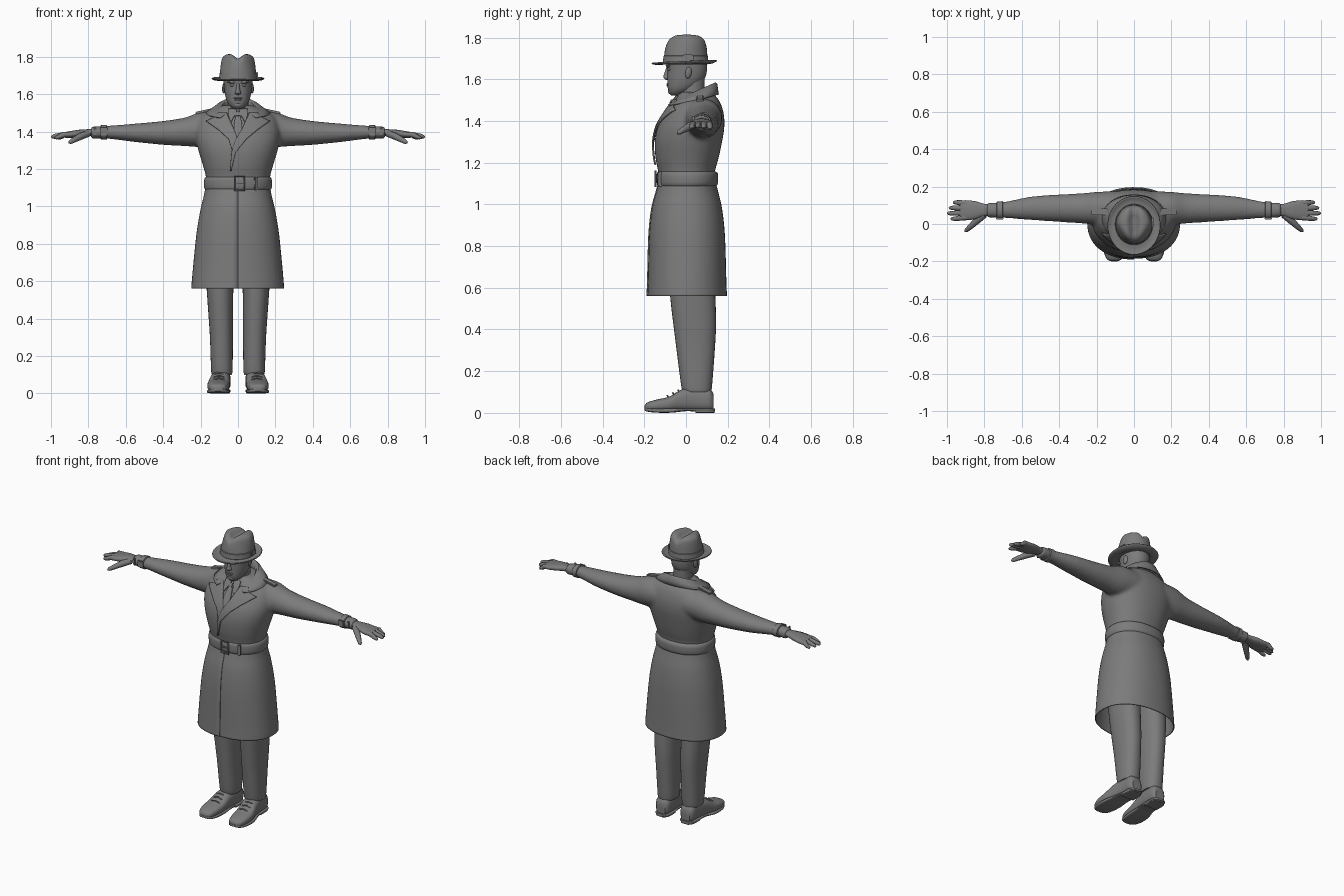
import bpy, bmesh, math
from mathutils import Matrix, Euler

cloth = bpy.data.materials.new("dark_grey")
cloth.diffuse_color = (0.2, 0.2, 0.2, 1)


def finish(name, bm, mirror=False, solid=0):
    bmesh.ops.recalc_face_normals(bm, faces=bm.faces)
    me = bpy.data.meshes.new(name)
    bm.to_mesh(me)
    bm.free()
    me.materials.append(cloth)
    ob = bpy.data.objects.new(name, me)
    bpy.context.collection.objects.link(ob)
    if solid:
        m = ob.modifiers.new("thickness", 'SOLIDIFY')
        m.thickness, m.offset = solid, 0
    if mirror:
        ob.modifiers.new("mirror", 'MIRROR')
    return ob


def dense(rows, k):
    """Smooth (Catmull-Rom) in-between rows."""
    out = []
    for i in range(len(rows) - 1):
        ps = [rows[min(max(i + d, 0), len(rows) - 1)] for d in (-1, 0, 1, 2)]
        for t in (j / k for j in range(k)):
            out.append(tuple(0.5 * (2*b + (c - a)*t + (2*a - 5*b + 4*c - d)*t*t + (3*b - a - 3*c + d)*t**3)
                             for a, b, c, d in zip(*ps)))
    return out + [tuple(rows[-1])]


def grid(bm, pts, wrap):
    vs = [[bm.verts.new(p) for p in row] for row in pts]
    n = len(vs[0])
    for r0, r1 in zip(vs, vs[1:]):
        for i in range(n if wrap else n - 1):
            bm.faces.new((r0[i], r0[(i + 1) % n], r1[(i + 1) % n], r1[i]))
    return vs


def loft(name, axis, rows, k=4, seg=32, n=2, mirror=False, arc=None, solid=0, edit=None):
    """Rings along an axis; each row = position, low/high of first and second cross axes."""
    pts = []
    for t, a0, a1, b0, b1 in dense(rows, k):
        ring = []
        for i in range(seg):
            f = i / (seg - 1)
            ang = arc[0] + (arc[1] - arc[0]) * f if arc else 2 * math.pi * i / seg
            s = 0.975 + 0.025 * f if arc else 1
            c, d = (math.copysign(abs(v) ** (2 / n), v) * s for v in (math.cos(ang), math.sin(ang)))
            a, b = (a0 + a1 + (a1 - a0) * c) / 2, (b0 + b1 + (b1 - b0) * d) / 2
            p = {'z': (a, b, t), 'x': (t, a, b), 'y': (a, t, b)}[axis]
            ring.append(edit(*p) if edit else p)
        pts.append(ring)
    bm = bmesh.new()
    vs = grid(bm, pts, not arc)
    if not arc:
        bm.faces.new(vs[0])
        bm.faces.new(vs[-1])
    return finish(name, bm, mirror, solid)


def zrows(*rows):
    return [(z, -w, w, y0, y1) for z, w, y0, y1 in rows]


def solid(name, loc, size, rot=(0, 0, 0), mirror=False, round=False):
    bm = bmesh.new()
    if round:
        bmesh.ops.create_uvsphere(bm, u_segments=16, v_segments=10, radius=1)
    else:
        bmesh.ops.create_cube(bm, size=1)
    bmesh.ops.scale(bm, vec=size, verts=bm.verts)
    if not round:
        bmesh.ops.bevel(bm, geom=bm.edges[:], offset=min(size) * 0.25, segments=2, affect='EDGES')
    bm.transform(Matrix.Translation(loc) @ Euler(rot).to_matrix().to_4x4())
    return finish(name, bm, mirror)


def tube(name, pts, cyclic=False, mirror=False):
    """Round tube through (x, y, z, radius) points."""
    cu = bpy.data.curves.new(name, 'CURVE')
    cu.dimensions, cu.bevel_depth, cu.bevel_resolution, cu.use_fill_caps = '3D', 1, 3, True
    s = cu.splines.new('POLY')
    s.points.add(len(pts) - 1)
    for p, (x, y, z, r) in zip(s.points, pts):
        p.co, p.radius = (x, y, z, 1), r
    s.use_cyclic_u = cyclic
    tmp = bpy.data.objects.new(name + "_path", cu)
    bpy.context.collection.objects.link(tmp)
    bm = bmesh.new()
    bm.from_mesh(tmp.to_mesh())
    bpy.data.objects.remove(tmp)
    return finish(name, bm, mirror)


# coat body and sleeves, fused into one smooth skin
torso = zrows((1.11, .168, -.128, .136), (1.16, .172, -.134, .139), (1.22, .188, -.146, .156), (1.30, .212, -.15, .173),
              (1.37, .226, -.136, .184), (1.43, .222, -.104, .182), (1.48, .197, -.07, .168), (1.515, .137, -.046, .147),
              (1.54, .087, -.026, .122))
arm = [(.10, -.01, .175, 1.33, 1.505), (.20, -.005, .172, 1.318, 1.505), (.28, .003, .164, 1.322, 1.476),
       (.40, .011, .158, 1.329, 1.457), (.55, .021, .147, 1.344, 1.443), (.70, .032, .118, 1.362, 1.431),
       (.787, .034, .116, 1.36, 1.428)]
coat = [loft("coat_body", 'z', torso, n=2.2, seg=48), loft("left_sleeve", 'x', arm),
        loft("right_sleeve", 'x', arm, edit=lambda x, y, z: (-x, y, z))]
for ob in coat:
    ob.select_set(True)
bpy.context.view_layer.objects.active = coat[0]
bpy.ops.object.join()
m = coat[0].modifiers.new("fuse", 'REMESH')
m.mode, m.voxel_size, m.use_smooth_shade = 'VOXEL', .009, True
m = coat[0].modifiers.new("soften", 'SMOOTH')
m.factor, m.iterations = .5, 12

# skirt with front overlap, belt and buckle
loft("coat_skirt", 'z', zrows((.56, .248, -.187, .196), (.63, .243, -.184, .193), (.85, .221, -.178, .186),
     (.98, .199, -.164, .172), (1.06, .18, -.143, .153), (1.11, .172, -.13, .14)),
     seg=64, n=2.2, arc=(math.radians(-104), math.radians(270)), solid=.006)
loft("belt", 'z', zrows((1.084, .168, -.128, .138), (1.094, .179, -.139, .151), (1.12, .182, -.141, .154),
     (1.15, .179, -.14, .152), (1.159, .168, -.13, .138)), k=2, seg=48, n=2.2)
tube("belt_buckle", [(x, -.146, z, .005) for x, z in ((-.018, 1.086), (.033, 1.086), (.033, 1.16), (-.018, 1.16))],
     cyclic=True)
solid("buckle_prong", (.005, -.145, 1.122), (.055, .008, .008))
solid("belt_loop", (.095, -.122, 1.122), (.018, .03, .072), (0, 0, .3))

# wrist straps
loft("wrist_strap", 'x', [(.70, .032, .118, 1.362, 1.431), (.703, .027, .122, 1.357, 1.436),
     (.732, .029, .12, 1.357, 1.434), (.735, .034, .116, 1.362, 1.43)], k=1, mirror=True)
solid("wrist_buckle", (.718, .03, 1.40), (.04, .012, .042), mirror=True)
solid("cuff_loop", (.765, .037, 1.40), (.012, .01, .045), mirror=True)

# panels that follow the front of the coat
fine = dense(torso, 4)


def front_y(x, z):
    for r0, r1 in zip(fine, fine[1:]):
        if r0[0] <= z <= r1[0]:
            f = (z - r0[0]) / (r1[0] - r0[0])
            _, _, w, y0, y1 = (a + (b - a) * f for a, b in zip(r0, r1))
            u = max(0, 1 - min(1, abs(x) / w) ** 2.2) ** (1 / 2.2)
            return (y0 + y1) / 2 - (y1 - y0) / 2 * u


def panel(name, rows, lift, mirror=False):
    pts = []
    for r0, r1 in zip(rows, rows[1:]):
        for j in range(5):
            z, a, b = (p + (q - p) * j / 4 for p, q in zip(r0, r1))
            pts.append([(x, front_y(x, z) - lift, z) for x in (a + (b - a) * i / 8 for i in range(9))])
    bm = bmesh.new()
    grid(bm, pts, False)
    bmesh.ops.remove_doubles(bm, verts=bm.verts, dist=.0001)
    return finish(name, bm, mirror, .008)


panel("left_lapel", [(1.50, .06, .105), (1.475, .05, .125), (1.455, .04, .17), (1.41, .02, .105),
                     (1.36, -.01, .045), (1.29, -.035, -.012), (1.19, -.043, -.036)], .009)
panel("right_lapel", [(1.50, -.105, -.06), (1.475, -.125, -.05), (1.455, -.17, -.04), (1.41, -.105, -.02),
                      (1.36, -.05, -.003), (1.30, -.032, -.025)], .006)
panel("tie", [(1.485, -.012, .012), (1.44, -.021, .021), (1.36, -.026, .026)], .003)
solid("tie_knot", (0, -.066, 1.49), (.03, .022, .032), (-.5, 0, 0))
panel("shirt_collar_point", [(1.52, .005, .05), (1.49, .014, .052), (1.455, .035, .042)], .004, mirror=True)
loft("shirt_collar", 'z', zrows((1.47, .07, -.055, .09), (1.51, .066, -.046, .09), (1.535, .063, -.04, .09)))

# folded coat collar: inside wall, rolled top, outer fall
pts = []
for i in range(33):
    a = math.radians(-146 + 292 * i / 32)
    s, c = math.sin(a), math.cos(a)
    pts.append([(r * s, .035 + q * c, z + h * c) for r, q, z, h in (
        (.075, .085, 1.485, .03), (.088, .098, 1.53, .042), (.10, .106, 1.534, .047), (.113, .112, 1.53, .045),
        (.14, .115 if c > 0 else .128, 1.515, .036), (.17, .119 if c > 0 else .143, 1.498, .028))])
bm = bmesh.new()
grid(bm, pts, False)
finish("coat_collar", bm, solid=.008)
solid("shoulder_strap", (.178, .066, 1.51), (.1, .034, .012), (0, .22, 0), mirror=True)

# hands
loft("palm", 'x', [(.75, .045, .105, 1.372, 1.418), (.80, .042, .108, 1.377, 1.413), (.85, .026, .122, 1.371, 1.41),
     (.90, .02, .127, 1.366, 1.402), (.93, .022, .124, 1.368, 1.397)], n=2.4, mirror=True)
for nm, y, ty, tip, tz in (("index", .036, .028, .98, 1.366), ("middle", .060, .057, 1.0, 1.371),
                           ("ring", .085, .086, .99, 1.368), ("little", .111, .115, .968, 1.364)):
    tube(nm + "_finger", [(.885, y, 1.386, .014), (.93, (y + ty) / 2, 1.384, .0145), (tip - .022, ty, tz + .006, .012),
         (tip - .006, ty, tz + .001, .009), (tip, ty, tz, .003)], mirror=True)
tube("thumb", [(.80, .05, 1.39, .018), (.84, .018, 1.375, .019), (.872, -.012, 1.358, .015), (.897, -.035, 1.344, .011),
     (.904, -.041, 1.34, .004)], mirror=True)

# trousers and shoes
loft("trouser_leg", 'z', [(.10, .034, .14, -.014, .12), (.13, .029, .144, -.023, .125), (.3, .027, .15, -.045, .138),
     (.42, .026, .158, -.06, .144), (.55, .025, .167, -.075, .141), (.75, .012, .18, -.09, .13)], n=2.3, mirror=True)
loft("shoe", 'y', [(-.198, .09, .124, .016, .036), (-.185, .066, .147, .01, .05), (-.14, .052, .162, .008, .064),
     (-.08, .045, .163, .008, .078), (-.02, .043, .15, .008, .113), (.05, .039, .139, .008, .124),
     (.11, .041, .135, .008, .118), (.132, .056, .119, .012, .09)], n=2.7, mirror=True)
loft("shoe_sole", 'y', [(-.2, .09, .122, .012, .025), (-.185, .064, .147, .006, .024), (-.14, .05, .163, .001, .022),
     (-.07, .044, .164, .001, .022), (0, .045, .146, .008, .022), (.06, .04, .138, .006, .022),
     (.12, .043, .133, .006, .022), (.14, .065, .112, .008, .022)], n=4, mirror=True)
loft("shoe_heel", 'y', [(.045, .042, .136, 0, .018), (.11, .043, .134, 0, .018), (.137, .062, .115, 0, .018)],
     n=6, mirror=True)
for i in range(3):
    y, z = -.085 + .026 * i, .08 + .013 * i
    tube("shoe_lace", [(.072, y, z - .006, .004), (.101, y - .004, z + .003, .004), (.13, y, z - .006, .004)], mirror=True)

# head and face
loft("neck", 'z', zrows((1.44, .062, -.035, .09), (1.52, .056, -.035, .088), (1.60, .056, -.03, .09)))
loft("head", 'z', zrows((1.522, .02, -.07, -.03), (1.535, .04, -.08, .0), (1.56, .058, -.088, .05), (1.60, .07, -.09, .088),
     (1.64, .075, -.09, .1), (1.68, .078, -.092, .1), (1.73, .078, -.09, .095)), n=2.15)
loft("nose", 'z', zrows((1.66, .008, -.094, -.07), (1.625, .011, -.105, -.07), (1.61, .016, -.109, -.07),
     (1.602, .015, -.103, -.07), (1.597, .008, -.093, -.07)), seg=16)
for nm, loc, size, rot in (("brow", (.032, -.085, 1.664), (.026, .011, .007), (0, -.1, -.25)),
                           ("eye", (.031, -.08, 1.648), (.014, .009, .007), (0, 0, 0)),
                           ("ear", (.076, .012, 1.632), (.008, .016, .028), (-.2, 0, .3))):
    solid(nm, loc, size, rot, True, True)
solid("upper_lip", (0, -.087, 1.578), (.024, .007, .0045), round=True)
solid("lower_lip", (0, -.086, 1.57), (.019, .007, .005), round=True)
solid("chin", (0, -.074, 1.543), (.022, .013, .015), round=True)


# hat: creased crown pinched at the front, band, bow and curled brim
def crease(x, y, z):
    k = max(0, -y / .1) * max(0, (z - 1.71) / .1)
    up = min(1, max(0, (z - 1.73) / .07))
    x *= 1 - .35 * k
    return (x, y, z - .024 * up * math.exp(-(x / .024) ** 2))


loft("hat_crown", 'z', zrows((1.672, .098, -.108, .104), (1.72, .096, -.104, .102), (1.765, .091, -.098, .099),
     (1.795, .083, -.09, .092), (1.81, .066, -.076, .076), (1.815, .045, -.06, .055), (1.814, .025, -.045, .04),
     (1.814, .004, -.03, .025)), seg=64, edit=crease)
loft("hat_band", 'z', zrows((1.68, .099, -.109, .105), (1.682, .101, -.111, .107), (1.712, .099, -.108, .105),
     (1.714, .096, -.105, .102)), k=1, seg=48)
solid("hat_bow", (.101, .01, 1.702), (.012, .05, .032))
pts = []
for f in (0, .25, .5, .75, .9, 1):
    cs = [(math.cos(a), math.sin(a)) for a in (math.pi * i / 24 for i in range(48))]
    pts.append([((.08 + .06 * f) * c, -.008 + (.085 + .071 * f) * s, 1.682 - .012 * math.sin(f * 2.2)
                 + f * f * (.008 * c * c + .014 * max(s, 0) + .004)) for c, s in cs])
bm = bmesh.new()
grid(bm, pts, True)
finish("hat_brim", bm, solid=.006)

# smooth shading with crisp edges
bpy.ops.object.select_all(action='SELECT')
bpy.context.view_layer.objects.active = coat[0]
bpy.ops.object.shade_smooth_by_angle(angle=math.radians(40))
